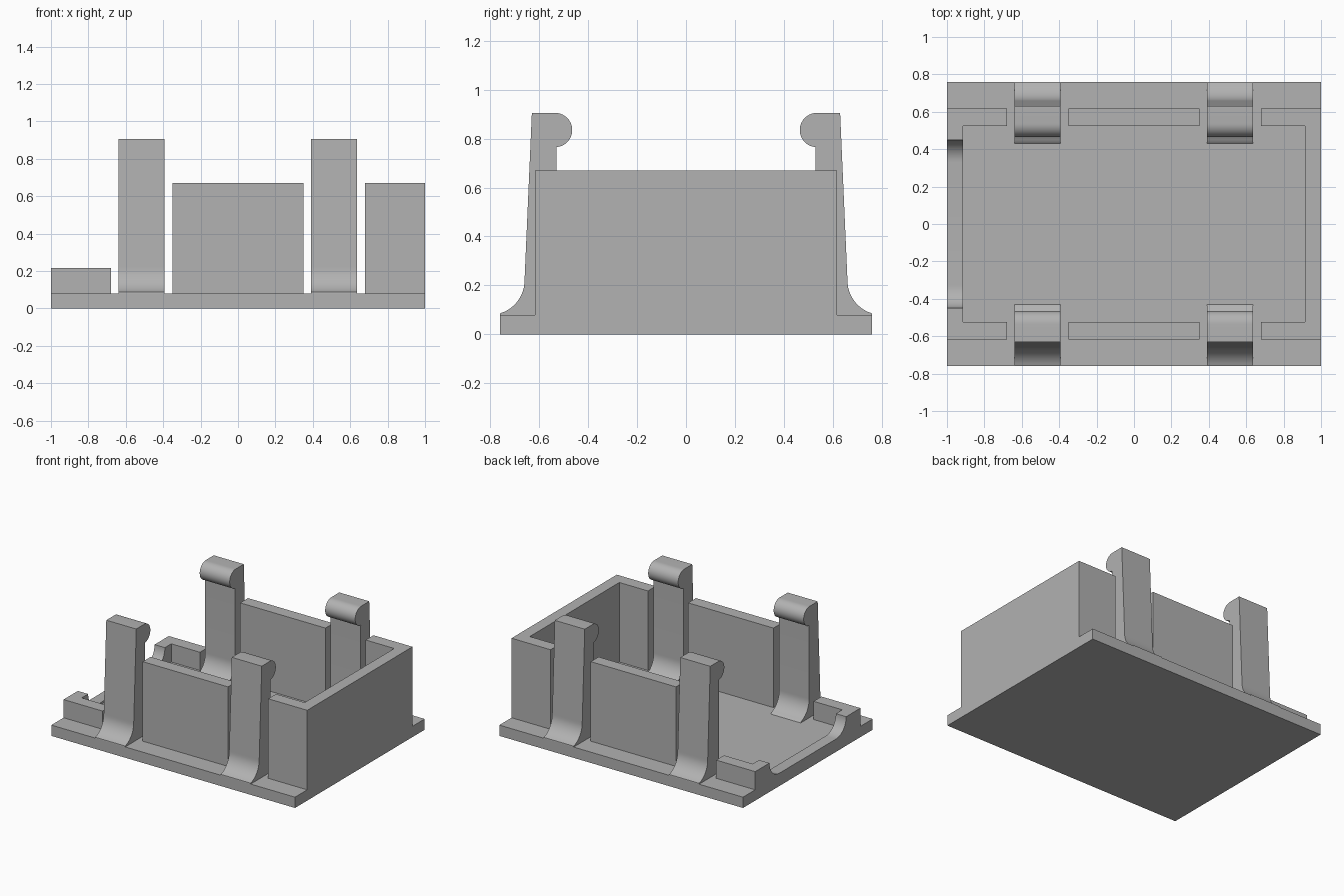
import bpy
import bmesh
from math import cos, sin, radians
from mathutils import Vector

cube = bpy.data.objects.get("Cube")
if cube:
    bpy.data.objects.remove(cube, do_unlink=True)

grey = bpy.data.materials.new("mid grey plastic")
grey.use_nodes = True
colour = (0.445, 0.445, 0.445, 1)
grey.diffuse_color = colour
grey.node_tree.nodes["Principled BSDF"].inputs["Base Color"].default_value = colour

BASE_TOP = 0.08
WALL_TOP = 0.67
LOW_TOP = 0.215
OUT_Y, IN_Y, IN_X, RETURN_X = 0.617, 0.525, 0.915, 0.68


def prism(name, points, axis, low, high):
    """Extrude a 2D profile along x (points are y, z) or z (points are x, y)."""
    def place(p, t):
        return Vector((t, *p)) if axis == "x" else Vector((*p, t))
    bm = bmesh.new()
    face = bm.faces.new([bm.verts.new(place(p, low)) for p in points])
    made = bmesh.ops.extrude_face_region(bm, geom=[face])["geom"]
    bmesh.ops.translate(bm, verts=[v for v in made if isinstance(v, bmesh.types.BMVert)],
                        vec=place((0, 0), high - low))
    bmesh.ops.recalc_face_normals(bm, faces=bm.faces)
    mesh = bpy.data.meshes.new(name)
    bm.to_mesh(mesh)
    bm.free()
    mesh.materials.append(grey)
    obj = bpy.data.objects.new(name, mesh)
    bpy.context.collection.objects.link(obj)
    return obj


def box(x0, x1, y0, y1):
    return [(x0, y0), (x1, y0), (x1, y1), (x0, y1)]


def arc(cy, cz, r, start, end, steps=12):
    angles = [radians(start + (end - start) * i / steps) for i in range(steps + 1)]
    return [(cy + r * cos(a), cz + r * sin(a)) for a in angles]


def smooth(obj):
    bpy.ops.object.select_all(action="DESELECT")
    obj.select_set(True)
    bpy.context.view_layer.objects.active = obj
    bpy.ops.object.shade_smooth_by_angle(angle=radians(30))


def end_wall(name, side, top):
    """U-shaped end wall with short returns along the front and back."""
    half = [(RETURN_X, IN_Y), (RETURN_X, OUT_Y), (1, OUT_Y)]
    outline = [(IN_X, IN_Y)] + half
    outline += [(x, -y) for x, y in reversed(outline)]
    return prism(name, [(side * x, y) for x, y in outline], "z", BASE_TOP, top)


# Base plate and walls
prism("base_plate", box(-1, 1, -0.76, 0.76), "z", 0, BASE_TOP)
end_wall("left_end_wall", 1, WALL_TOP)
low_wall = end_wall("right_low_wall", -1, LOW_TOP)
for name, s in (("front", -1), ("back", 1)):
    prism(name + "_panel", box(-0.35, 0.35, s * IN_Y, s * OUT_Y), "z", BASE_TOP, WALL_TOP)

# Rounded cable notch cut into the low wall
half = [(0.45, 0.3)] + arc(0.33, LOW_TOP, 0.12, 0, -90)
notch = half + [(-y, z) for y, z in reversed(half)]
cutter = prism("notch_cutter", notch, "x", -1.1, -0.8)
cutter.hide_render = True
cut = low_wall.modifiers.new("notch", "BOOLEAN")
cut.object = cutter
cut.solver = "EXACT"
bpy.context.view_layer.objects.active = low_wall
bpy.ops.object.modifier_apply(modifier=cut.name)
bpy.data.objects.remove(cutter, do_unlink=True)
smooth(low_wall)

# Snap clips: flared foot, tapered post, rounded hook facing inward
clip = [(0.76, BASE_TOP)] + arc(0.80, 0.22, 0.14, 253, 180)
clip += [(0.63, 0.905)]
clip += arc(0.535, 0.835, 0.07, 90, 270, 20)
clip += [(IN_Y + 0.005, 0.765)]
clip += arc(0.39, 0.22, 0.14, 0, -70) + [(0.43, BASE_TOP)]
for row, s in (("front", -1), ("back", 1)):
    for side, x in (("right", -0.64), ("left", 0.39)):
        smooth(prism(f"{row}_{side}_clip", [(s * y, z) for y, z in clip], "x", x, x + 0.246))
